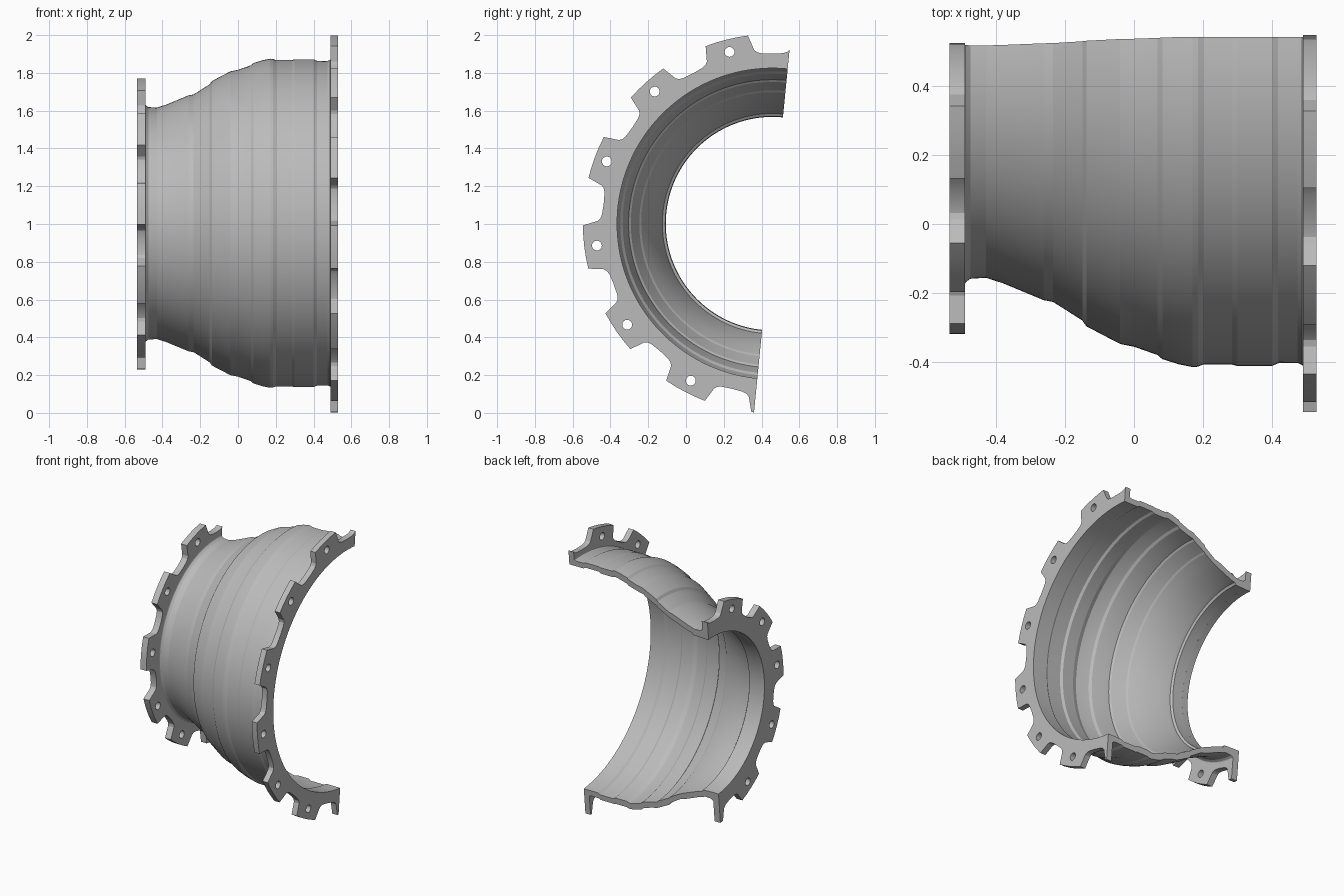
import bpy, bmesh
from math import sin, cos, radians, pi

cube = bpy.data.objects.get("Cube")
if cube:
    bpy.data.objects.remove(cube)

AXIS_Y, AXIS_Z = 0.458, 1.002      # axis of the casing, running along x
START, END = 84.4, 264.4           # cut plane, degrees about the axis

metal = bpy.data.materials.new("plain_grey")
metal.use_nodes = True
GREY = (0.5, 0.5, 0.5, 1)
metal.diffuse_color = GREY
metal.node_tree.nodes["Principled BSDF"].inputs["Base Color"].default_value = GREY


def polar(r, deg):
    a = radians(deg)
    return AXIS_Y + r * cos(a), AXIS_Z + r * sin(a)


def add_object(name, mesh, angle):
    ob = bpy.data.objects.new(name, mesh)
    bpy.context.collection.objects.link(ob)
    mesh.materials.clear()
    mesh.materials.append(metal)
    bpy.ops.object.select_all(action='DESELECT')
    ob.select_set(True)
    bpy.context.view_layer.objects.active = ob
    bpy.ops.object.shade_smooth_by_angle(angle=radians(angle))
    return ob


def half_revolve(name, section, steps=96):
    """Sweep a closed (x, radius) section through the half turn and cap it."""
    bm = bmesh.new()
    rings = []
    for i in range(steps + 1):
        deg = START + (END - START) * i / steps
        rings.append([bm.verts.new((x, *polar(r, deg))) for x, r in section])
    n = len(section)
    for a, b in zip(rings, rings[1:]):
        for j in range(n):
            k = (j + 1) % n
            bm.faces.new((a[j], a[k], b[k], b[j]))
    bm.faces.new(rings[0])
    bm.faces.new(rings[-1])
    bmesh.ops.recalc_face_normals(bm, faces=bm.faces)
    mesh = bpy.data.meshes.new(name)
    bm.to_mesh(mesh)
    bm.free()
    return add_object(name, mesh, 12)


def toothed_flange(name, x0, x1, bore, tip, teeth, first, half, bolt_r):
    """Half ring with evenly spaced bolt lugs, drilled and extruded along x."""
    pitch = 360 / teeth
    # lug outline: (degrees from lug centre, radius)
    lug = [(0, tip), (half / 2, tip), (half, tip),
           (half + 1.4 / tip, tip - 0.078), (half + 2.2 / tip, tip - 0.092),
           (half + 3.6 / tip, tip - 0.1), (pitch / 2, tip - 0.104)]

    def radius(deg):
        off = abs((deg - first + pitch / 2) % pitch - pitch / 2)
        for (a, ra), (b, rb) in zip(lug, lug[1:]):
            if off <= b:
                return ra + (rb - ra) * (off - a) / (b - a)
        return lug[-1][1]

    angles = {START, END}
    for k in range(-1, teeth):
        for off, _ in lug:
            for side in (-1, 1):
                deg = round(first + k * pitch + side * off, 4)
                if START < deg < END:
                    angles.add(deg)
    outline = [polar(radius(d), d) for d in sorted(angles)]
    outline += [polar(bore, END + (START - END) * i / 96) for i in range(97)]

    loops = [outline]
    for k in range(teeth):
        deg = first + k * pitch
        if deg < END - half:
            cy, cz = polar(bolt_r, deg)
            loops.append([(cy + 0.026 * cos(t * pi / 12), cz + 0.026 * sin(t * pi / 12))
                          for t in range(24)])

    curve = bpy.data.curves.new(name + "_outline", 'CURVE')
    curve.dimensions = '2D'
    curve.fill_mode = 'BOTH'
    curve.extrude = (x1 - x0) / 2
    for loop in loops:
        spline = curve.splines.new('POLY')
        spline.points.add(len(loop) - 1)
        for point, (y, z) in zip(spline.points, loop):
            point.co = (y, z, 0, 1)
        spline.use_cyclic_u = True
    helper = bpy.data.objects.new(name + "_outline", curve)
    bpy.context.collection.objects.link(helper)
    bpy.context.view_layer.update()
    graph = bpy.context.evaluated_depsgraph_get()
    mesh = bpy.data.meshes.new_from_object(helper.evaluated_get(graph))
    bpy.data.objects.remove(helper)

    # stand the outline up so that its thickness runs along x
    for v in mesh.vertices:
        y, z, x = v.co
        v.co = (x + (x0 + x1) / 2, y, z)
    bm = bmesh.new()
    bm.from_mesh(mesh)
    bmesh.ops.remove_doubles(bm, verts=bm.verts, dist=0.0001)
    bmesh.ops.recalc_face_normals(bm, faces=bm.faces)
    bm.to_mesh(mesh)
    bm.free()
    return add_object(name, mesh, 20)


# Ribbed, tapering wall: outer side from small to large end, then inner side back
outer = [(-.495, .645), (-.488, .627), (-.475, .617), (-.43, .614), (-.38, .63),
         (-.262, .679), (-.235, .684), (-.2, .706), (-.15, .738), (-.138, .755),
         (-.052, .8), (-.04, .806), (0, .814), (.068, .838), (.082, .85),
         (.13, .865), (.17, .873), (.185, .872), (.2, .866), (.285, .866),
         (.3, .87), (.4, .87), (.418, .862), (.475, .861), (.488, .867), (.495, .88)]
inner = [(.495, .823), (.42, .823), (.405, .833), (.3, .833), (.285, .823),
         (.2, .823), (.17, .83), (.13, .82), (.085, .806), (.07, .793),
         (0, .772), (-.045, .762), (-.055, .75), (-.14, .705), (-.15, .695),
         (-.2, .665), (-.26, .635), (-.38, .588), (-.405, .583), (-.415, .568), (-.495, .565)]
half_revolve("casing_wall", outer + inner)

# Bolting flanges at both ends
toothed_flange("large_flange", .49, .53, .823, 1.004, 13, 104.05, 6.6, .937)
toothed_flange("small_flange", -.535, -.49, .565, .777, 11, 106.7, 8.1, .712)
